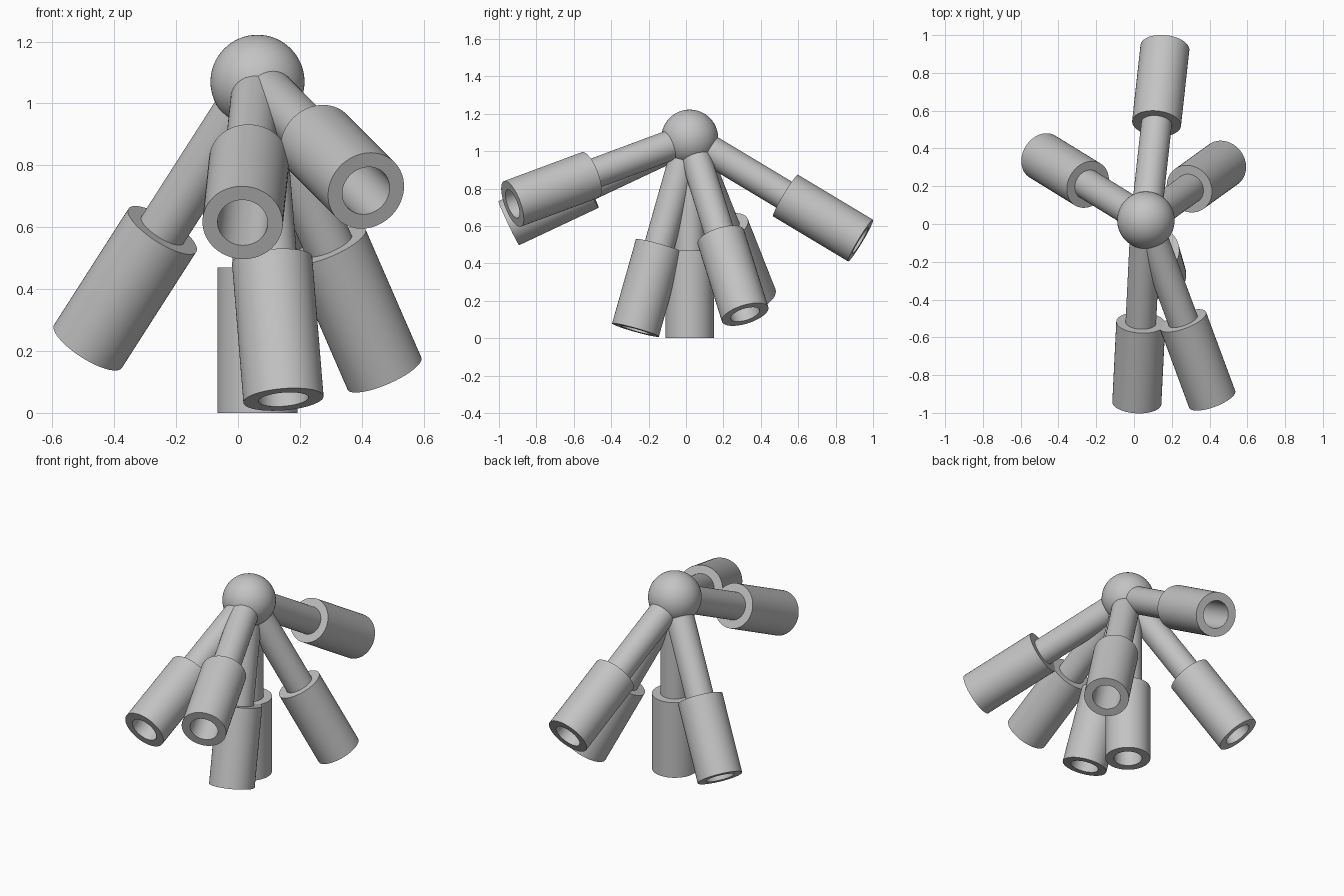
import bpy, bmesh, math
from mathutils import Vector

cube = bpy.data.objects.get("Cube")
if cube:
    bpy.data.objects.remove(cube, do_unlink=True)

HUB = Vector((0.063, 0.02, 1.07))
HUB_R, ROD_R, SLEEVE_R = 0.152, 0.081, 0.13
SLEEVE_START, ARM_END = 0.6, 1.07
SEGMENTS = 64

# Single grey material
grey = bpy.data.materials.new("plain_grey")
grey.use_nodes = True
colour = (0.55, 0.55, 0.55, 1)
grey.diffuse_color = colour
grey.node_tree.nodes["Principled BSDF"].inputs["Base Color"].default_value = colour


def finish(obj, name):
    obj.name = obj.data.name = name
    obj.data.materials.append(grey)
    bpy.ops.object.select_all(action="DESELECT")
    obj.select_set(True)
    bpy.context.view_layer.objects.active = obj
    bpy.ops.object.shade_smooth_by_angle(angle=math.radians(35))


def lathe(name, profile, direction, closed):
    """Spin a (radius, distance) profile around the local z axis, aimed along direction."""
    bm = bmesh.new()
    verts = [bm.verts.new((r, 0, d)) for r, d in profile]
    edges = [bm.edges.new(pair) for pair in zip(verts, verts[1:])]
    if closed:
        edges.append(bm.edges.new((verts[-1], verts[0])))
    bmesh.ops.spin(bm, geom=verts + edges, cent=(0, 0, 0), axis=(0, 0, 1),
                   angle=math.tau, steps=SEGMENTS, use_merge=True)
    bmesh.ops.remove_doubles(bm, verts=bm.verts, dist=0.0001)
    bmesh.ops.recalc_face_normals(bm, faces=bm.faces)
    mesh = bpy.data.meshes.new(name)
    bm.to_mesh(mesh)
    bm.free()
    obj = bpy.data.objects.new(name, mesh)
    bpy.context.collection.objects.link(obj)
    obj.location = HUB
    obj.rotation_euler = Vector(direction).to_track_quat("Z", "Y").to_euler()
    finish(obj, name)


# Central ball
bpy.ops.mesh.primitive_uv_sphere_add(segments=SEGMENTS, ring_count=32,
                                     radius=HUB_R, location=HUB)
finish(bpy.context.object, "hub_ball")

# Arms: a rod from the hub carrying a thicker, hollow sleeve
arms = {
    "down": (0, 0, -1),
    "back": (0.1, 0.908, -0.545),
    "right_back": (-0.548, 0.337, -0.855),
    "left_back": (0.41, 0.296, -0.942),
    "front": (-0.048, -0.967, -0.455),
    "left_front": (0.351, -0.948, -0.352),
    "front_low": (0.084, -0.29, -1.026),
}
rod_profile = [(0, 0), (ROD_R, 0), (ROD_R, SLEEVE_START), (0, SLEEVE_START)]
sleeve_profile = [(ROD_R, SLEEVE_START), (SLEEVE_R, SLEEVE_START),
                  (SLEEVE_R, ARM_END), (ROD_R, ARM_END)]
for side, direction in arms.items():
    lathe(side + "_rod", rod_profile, direction, False)
    lathe(side + "_sleeve", sleeve_profile, direction, True)
